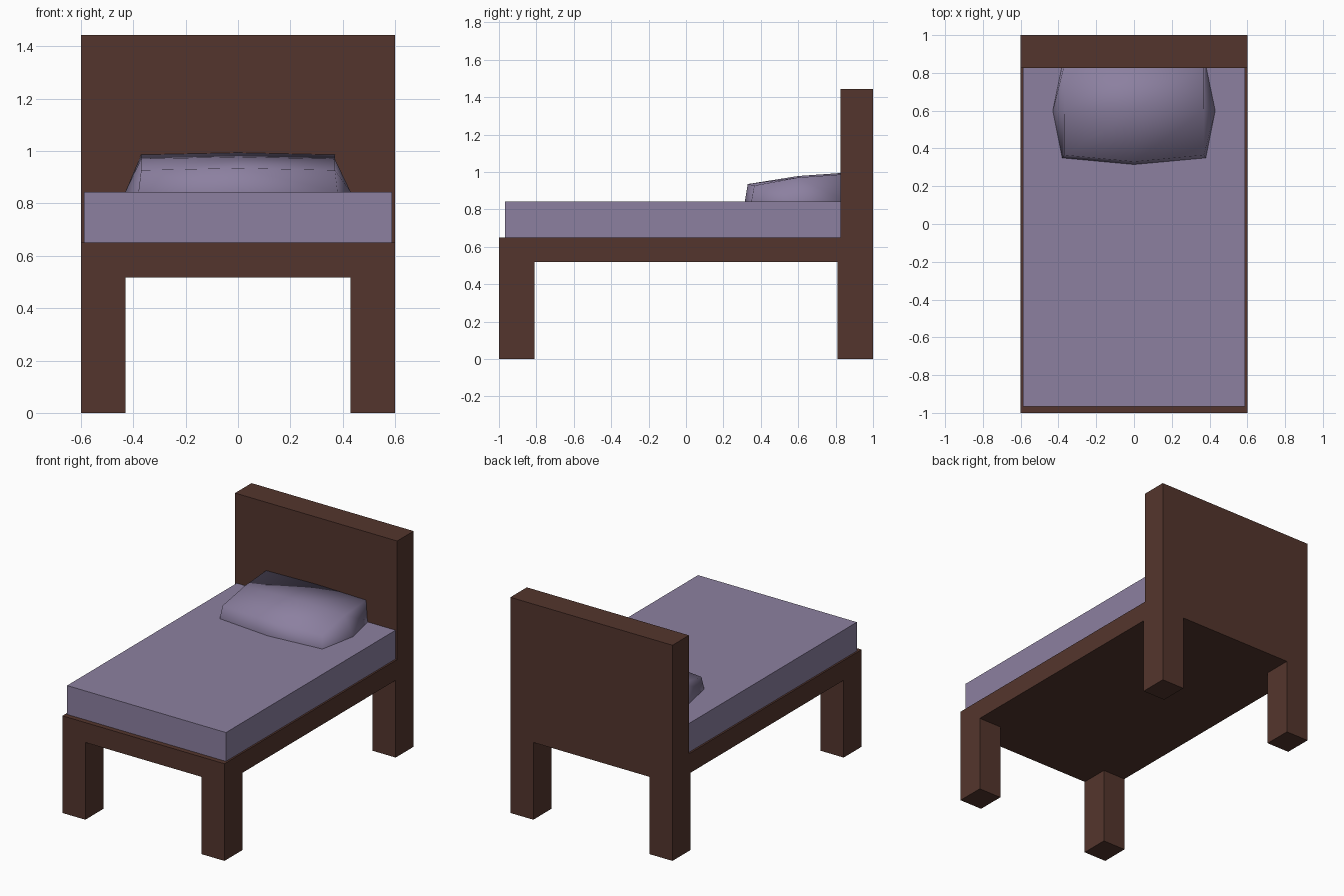
import bpy
import bmesh
from mathutils import Vector

cube = bpy.data.objects.get("Cube")
if cube:
    bpy.data.objects.remove(cube, do_unlink=True)


def make_material(name, rgb):
    mat = bpy.data.materials.new(name)
    mat.use_nodes = True
    color = (*rgb, 1.0)
    mat.diffuse_color = color
    mat.node_tree.nodes["Principled BSDF"].inputs["Base Color"].default_value = color
    return mat


def add_object(name, bm, mat, smooth=False):
    bmesh.ops.recalc_face_normals(bm, faces=bm.faces[:])
    for f in bm.faces:
        f.smooth = smooth
    mesh = bpy.data.meshes.new(name)
    bm.to_mesh(mesh)
    bm.free()
    mesh.materials.append(mat)
    obj = bpy.data.objects.new(name, mesh)
    bpy.context.collection.objects.link(obj)
    return obj


def box(low, high):
    bm = bmesh.new()
    bmesh.ops.create_cube(bm, size=1)
    low, high = Vector(low), Vector(high)
    for v in bm.verts:
        v.co = (low + high) / 2 + v.co * (high - low)
    return bm


def extrude_to(bm, z, rule):
    """Extrude the faces chosen by rule to height z."""
    faces = [f for f in bm.faces if rule(f)]
    result = bmesh.ops.extrude_face_region(bm, geom=faces)
    for v in result["geom"]:
        if isinstance(v, bmesh.types.BMVert):
            v.co.z = z


wood = make_material("dark brown wood", (0.088, 0.036, 0.026))
fabric = make_material("lavender fabric", (0.262, 0.216, 0.352))

LEG_X, LEG_Y, BOARD_Y = 0.43, 0.81, 0.826
SLAB_LOW, SLAB_TOP, BOARD_TOP = 0.517, 0.65, 1.443

# Bed frame: a slab cut into strips, with legs and headboard pulled out of it
bm = box((-0.6, -1, SLAB_LOW), (0.6, 1, SLAB_TOP))
cuts = [((x, 0, 0), (1, 0, 0)) for x in (-LEG_X, LEG_X)]
cuts += [((0, y, 0), (0, 1, 0)) for y in (-LEG_Y, LEG_Y, BOARD_Y)]
for point, normal in cuts:
    bmesh.ops.bisect_plane(bm, geom=bm.verts[:] + bm.edges[:] + bm.faces[:],
                           plane_co=point, plane_no=normal)
bm.normal_update()


def is_leg(f):
    c = f.calc_center_median()
    return f.normal.z < -0.9 and abs(c.x) > LEG_X and abs(c.y) > LEG_Y


def is_headboard(f):
    return f.normal.z > 0.9 and f.calc_center_median().y > BOARD_Y


extrude_to(bm, 0, is_leg)
bm.normal_update()
extrude_to(bm, BOARD_TOP, is_headboard)
bmesh.ops.recalc_face_normals(bm, faces=bm.faces[:])
bmesh.ops.dissolve_limit(bm, angle_limit=0.01, verts=bm.verts[:], edges=bm.edges[:])
add_object("bed_frame", bm, wood)

# Mattress
add_object("mattress", box((-0.588, -0.967, SLAB_TOP), (0.588, BOARD_Y, 0.843)), fabric)

# Pillow: a coarse cushion bulging at the sides and rising to the headboard
bm = bmesh.new()
bmesh.ops.create_cube(bm, size=2)
bmesh.ops.subdivide_edges(bm, edges=bm.edges[:], cuts=1, use_grid_fill=True)
TOP_HEIGHT = {-1: 0.935, 0: 0.978, 1: 0.995}
for v in bm.verts:
    i, j, k = (round(c) for c in v.co)
    half_width = 0.43 if j == 0 else 0.38
    y = {-1: 0.35, 0: 0.6, 1: 0.84}[j]
    if j == -1 and i == 0:
        y = 0.315
    z = {-1: 0.77, 0: 0.845, 1: TOP_HEIGHT[j]}[k]
    if k == 1:
        half_width = 0.37
        y += 0.015 if j == -1 else 0
        z -= 0.008 * abs(i)
    v.co = (i * half_width, y, z)
add_object("pillow", bm, fabric, smooth=True)
